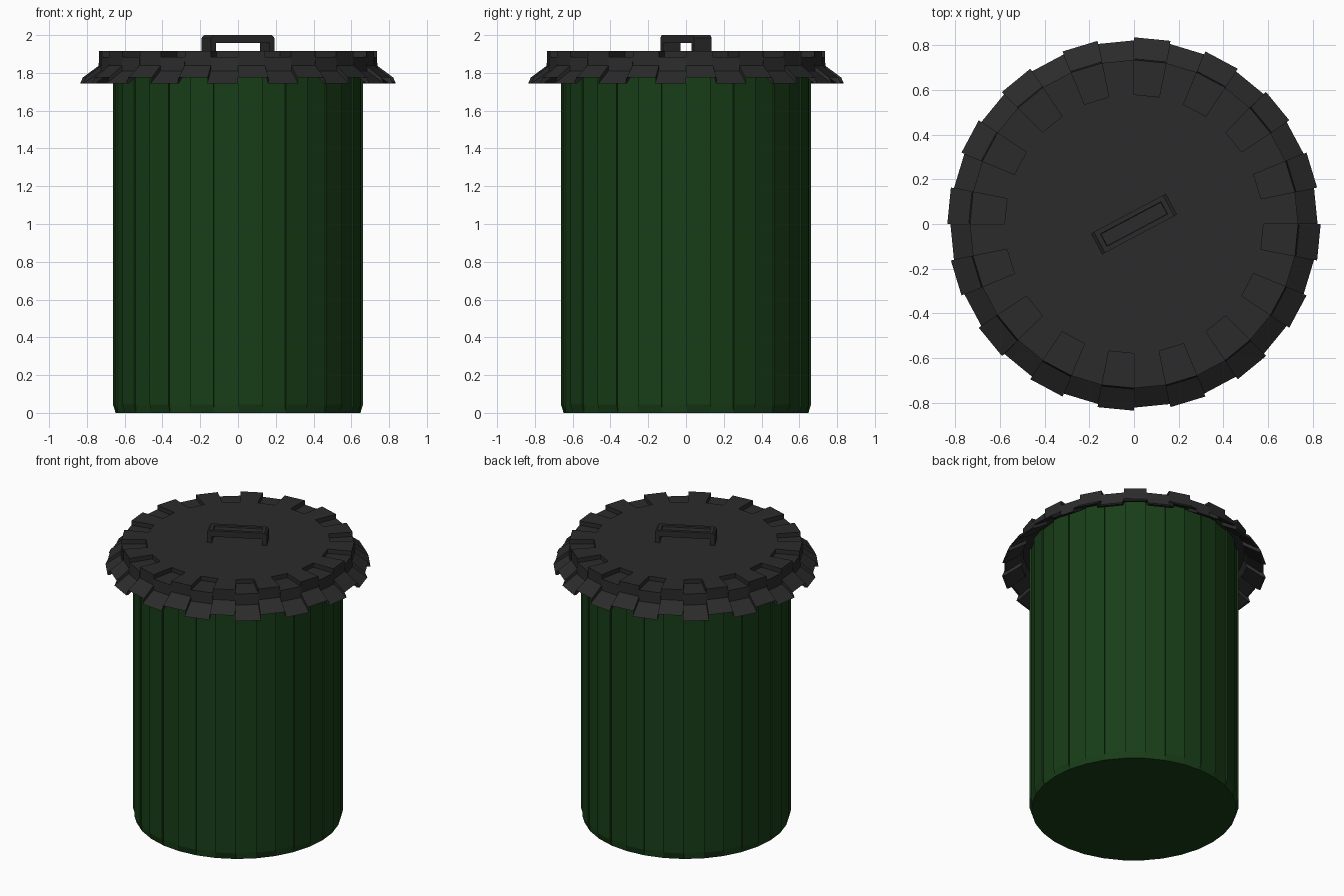
import bpy, bmesh, math

if "Cube" in bpy.data.objects:
    bpy.data.objects.remove(bpy.data.objects["Cube"])

SIDES = 32


def material(name, color):
    m = bpy.data.materials.new(name)
    m.diffuse_color = color
    m.use_nodes = True
    m.node_tree.nodes["Principled BSDF"].inputs["Base Color"].default_value = m.diffuse_color
    return m


def finish(name, bm, mat):
    bmesh.ops.remove_doubles(bm, verts=bm.verts[:], dist=1e-5)
    bmesh.ops.recalc_face_normals(bm, faces=bm.faces[:])
    mesh = bpy.data.meshes.new(name)
    bm.to_mesh(mesh)
    bm.free()
    mesh.materials.append(mat)
    ob = bpy.data.objects.new(name, mesh)
    bpy.context.collection.objects.link(ob)
    return ob


def ribbed_shell(name, raised, sunk, mat):
    """Lathe two (radius, z) profiles in alternating sectors, walls between."""
    bm = bmesh.new()

    def strip(prof_a, ang_a, prof_b, ang_b):
        rows = [[bm.verts.new((r * math.cos(a), r * math.sin(a), z)) for r, z in p]
                for p, a in ((prof_a, ang_a), (prof_b, ang_b))]
        for i in range(len(prof_a) - 1):
            bm.faces.new((rows[0][i], rows[1][i], rows[1][i + 1], rows[0][i + 1]))

    step = 2 * math.pi / SIDES
    for k in range(SIDES):
        here, after = (sunk, raised) if k % 2 else (raised, sunk)
        strip(here, k * step, here, (k + 1) * step)
        strip(here, (k + 1) * step, after, (k + 1) * step)
    return finish(name, bm, mat)


green = material("green", (0.009, 0.047, 0.009, 1))
black = material("black", (0.024, 0.024, 0.024, 1))

# Bin body: shallow alternating flutes, chamfered at the foot
ribbed_shell("bin_body",
             [(0, 0), (0.648, 0), (0.662, 0.045), (0.662, 1.86), (0, 1.86)],
             [(0, 0), (0.648, 0), (0.652, 0.045), (0.652, 1.86), (0, 1.86)],
             green)

# Lid: every other sector of the rim and skirt is dropped
ribbed_shell("lid",
             [(0, 1.915), (0.58, 1.915), (0.58, 1.915), (0.735, 1.915), (0.735, 1.84),
              (0.822, 1.775), (0.805, 1.775), (0.715, 1.835), (0.70, 1.87), (0, 1.87)],
             [(0, 1.915), (0.58, 1.915), (0.58, 1.885), (0.735, 1.885), (0.74, 1.81),
              (0.836, 1.743), (0.818, 1.743), (0.715, 1.81), (0.70, 1.87), (0, 1.87)],
             black)

# Handle: chamfered arch with a shallow groove along the top
half = [(0.16, 1.90), (0.19, 1.90), (0.19, 1.985), (0.175, 2.0)]
outline = ([(0.16, 1.958)] + half
           + [(-x, z) for x, z in reversed(half)] + [(-0.16, 1.958)])
bm = bmesh.new()
face = bm.faces.new([bm.verts.new((x, -0.053, z)) for x, z in outline])
ext = bmesh.ops.extrude_face_region(bm, geom=[face])
bmesh.ops.translate(bm, vec=(0, 0.106, 0),
                    verts=[v for v in ext["geom"] if isinstance(v, bmesh.types.BMVert)])
bmesh.ops.recalc_face_normals(bm, faces=bm.faces[:])
top = [f for f in bm.faces if all(v.co.z > 1.999 for v in f.verts)]
bmesh.ops.inset_region(bm, faces=top, thickness=0.03, depth=0)
bmesh.ops.inset_region(bm, faces=top, thickness=0.003, depth=-0.01)
handle = finish("lid_handle", bm, black)
handle.rotation_euler.z = math.radians(28)
